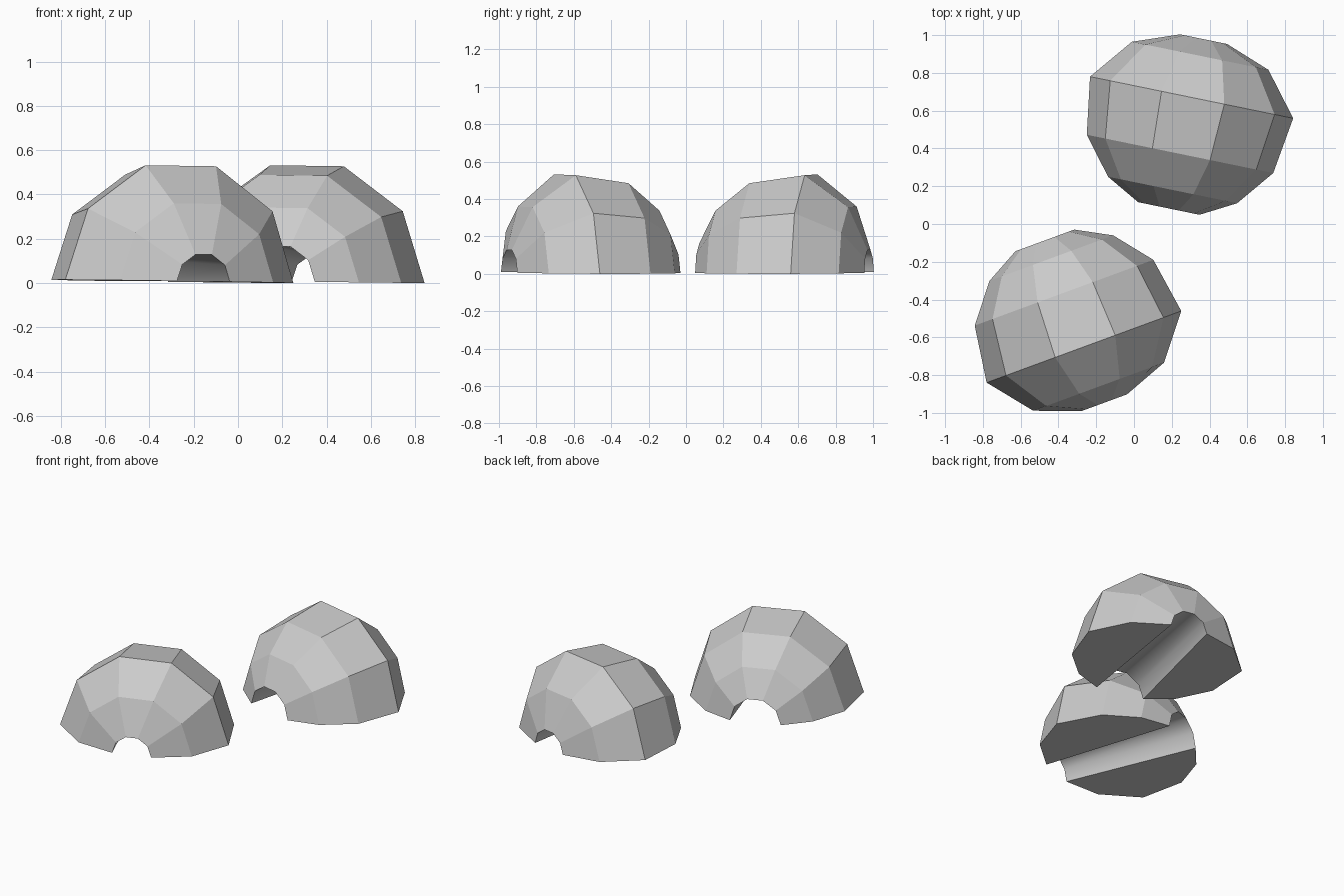
import bpy
import bmesh
from math import pi, cos, sin, radians

cube = bpy.data.objects.get("Cube")
if cube:
    bpy.data.objects.remove(cube, do_unlink=True)

stone = bpy.data.materials.new("light_grey")
stone.use_nodes = True
grey = (0.6, 0.6, 0.6, 1)
stone.diffuse_color = grey
stone.node_tree.nodes["Principled BSDF"].inputs["Base Color"].default_value = grey

# Bead outline as (position along the bore, radius), small rim to large rim
PROFILE = [(-0.315, 0.127), (-0.225, 0.369), (0, 0.549),
           (0.305, 0.504), (0.5, 0.349), (0.6, 0.166)]
SEGMENTS = 5


def half_bead(name, location, yaw, tilt):
    bm = bmesh.new()
    # Half revolution of the closed outline about the bore axis
    rings = []
    for i in range(SEGMENTS + 1):
        a = pi * i / SEGMENTS
        rings.append([bm.verts.new((r * cos(a), y, r * sin(a))) for y, r in PROFILE])
    n = len(PROFILE)
    for a, b in zip(rings, rings[1:]):
        for j in range(n):
            k = (j + 1) % n
            face = bm.faces.new((a[j], a[k], b[k], b[j]))
            face.smooth = j == n - 1  # rounded bore, faceted outside
    # Flat cut faces on either side of the bore
    bm.faces.new(rings[0])
    bm.faces.new(rings[-1])
    bmesh.ops.recalc_face_normals(bm, faces=bm.faces)
    # Crisp rims and bore edges
    for e in bm.edges:
        e.smooth = all(f.smooth for f in e.link_faces)
    mesh = bpy.data.meshes.new(name)
    bm.to_mesh(mesh)
    bm.free()
    mesh.materials.append(stone)
    ob = bpy.data.objects.new(name, mesh)
    bpy.context.collection.objects.link(ob)
    ob.location = location
    ob.rotation_euler = (0, radians(tilt), radians(yaw))


half_bead("front_half_bead", (-0.265, -0.65, 0.0075), 20.2, 0.78)
half_bead("back_half_bead", (0.305, 0.67, 0.0075), 168.4, -0.78)
